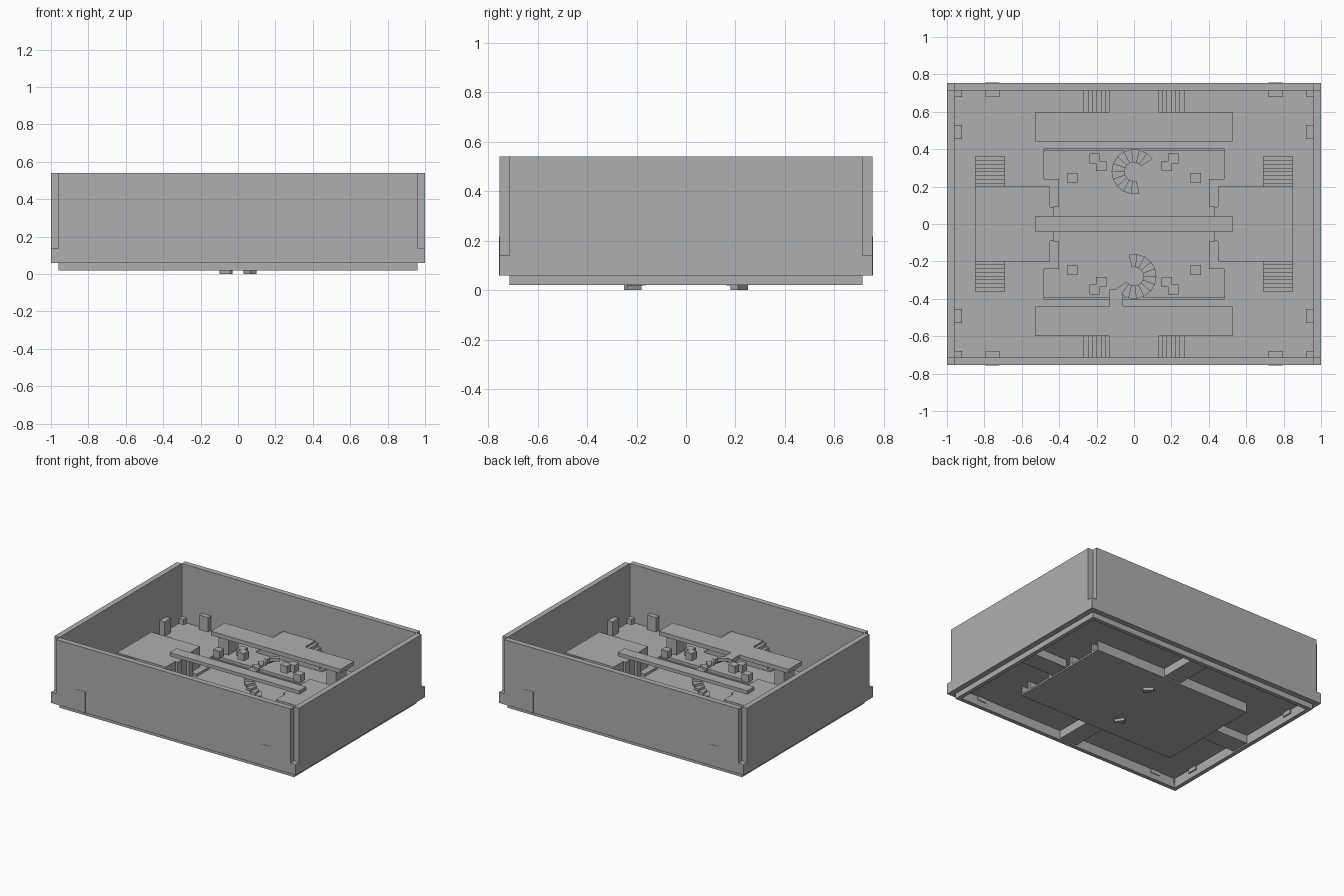
import bpy
import bmesh
from math import radians, cos, sin

cube = bpy.data.objects.get("Cube")
if cube:
    bpy.data.objects.remove(cube, do_unlink=True)

grey = bpy.data.materials.new("plain_grey")
grey.use_nodes = True
tone = (0.43, 0.43, 0.43, 1)
grey.diffuse_color = tone
grey.node_tree.nodes["Principled BSDF"].inputs["Base Color"].default_value = tone

FLOOR, UNDER, PIT, DECK = 0.11, 0.09, 0.02, 0.26
SIGNS = (-1, 1)


def prism(bm, outline, z0, z1):
    """Extrude a flat outline upwards."""
    face = bm.faces.new([bm.verts.new((x, y, z0)) for x, y in outline])
    up = bmesh.ops.extrude_face_region(bm, geom=[face])["geom"]
    for v in up:
        if isinstance(v, bmesh.types.BMVert):
            v.co.z = z1


def box(bm, x0, x1, y0, y1, z0, z1):
    prism(bm, [(x0, y0), (x1, y0), (x1, y1), (x0, y1)], z0, z1)


def mirrored(bm, x0, x1, y0, y1, z0, z1, both=True):
    """Box repeated left and right, and also front and back."""
    for sx in SIGNS:
        for sy in (SIGNS if both else (1,)):
            box(bm, *sorted((sx * x0, sx * x1)), *sorted((sy * y0, sy * y1)), z0, z1)


def finish(name, bm):
    bmesh.ops.recalc_face_normals(bm, faces=bm.faces)
    mesh = bpy.data.meshes.new(name)
    bm.to_mesh(mesh)
    bm.free()
    mesh.materials.append(grey)
    bpy.context.collection.objects.link(bpy.data.objects.new(name, mesh))


# Outer walls with notched corners and low corner blocks
bm = bmesh.new()
for s in SIGNS:
    box(bm, -0.96, 0.96, *sorted((s * 0.715, s * 0.755)), 0.06, 0.54)
    box(bm, *sorted((s * 0.96, s)), -0.715, 0.715, 0.06, 0.54)
finish("outer_walls", bm)

bm = bmesh.new()
mirrored(bm, 0.96, 1, 0.715, 0.755, 0.06, 0.14)
finish("corner_blocks", bm)

# Base rim
bm = bmesh.new()
for s in SIGNS:
    box(bm, -0.96, 0.96, *sorted((s * 0.685, s * 0.715)), PIT, UNDER)
    box(bm, *sorted((s * 0.93, s * 0.96)), -0.685, 0.685, PIT, UNDER)
finish("base_rim", bm)

# Main floor with a stepped central opening
bm = bmesh.new()
for s in SIGNS:
    box(bm, -0.96, 0.96, *sorted((s * 0.4, s * 0.715)), UNDER, FLOOR)
mirrored(bm, 0.48, 0.96, 0.24, 0.4, UNDER, FLOOR)
mirrored(bm, 0.40, 0.96, 0.09, 0.24, UNDER, FLOOR)
mirrored(bm, 0.45, 0.96, -0.09, 0.09, UNDER, FLOOR, False)
finish("main_floor", bm)

# Lower room under the opening
bm = bmesh.new()
box(bm, -0.65, 0.65, -0.4, 0.4, PIT, PIT + 0.012)
for s in SIGNS:
    box(bm, -0.65, 0.65, *sorted((s * 0.39, s * 0.4)), PIT, UNDER)
finish("lower_room", bm)

# Underside ribs and gussets
bm = bmesh.new()
for s in SIGNS:
    box(bm, -0.07, 0.07, *sorted((s * 0.4, s * 0.69)), PIT + 0.01, UNDER)
    box(bm, *sorted((s * 0.65, s * 0.93)), -0.07, 0.07, PIT + 0.01, UNDER)
finish("underside_ribs", bm)

bm = bmesh.new()
for s in SIGNS:
    for i in range(4):
        y = -0.33 + i * 0.22
        pts = [(0.65, PIT), (0.65, UNDER), (0.57, UNDER)]
        a = [bm.verts.new((s * x, y, z)) for x, z in pts]
        b = [bm.verts.new((s * x, y + 0.02, z)) for x, z in pts]
        bm.faces.new(a)
        bm.faces.new(b)
        for j in range(3):
            k = (j + 1) % 3
            bm.faces.new((a[j], a[k], b[k], b[j]))
finish("gussets", bm)

# Raised side platforms and their stairs
bm = bmesh.new()
mirrored(bm, 0.45, 0.85, -0.2, 0.2, FLOOR, DECK, False)
finish("side_platforms", bm)

bm = bmesh.new()
steps = 8
for i in range(steps):
    y = 0.2 + i * 0.02
    mirrored(bm, 0.69, 0.85, y, y + 0.02, FLOOR, DECK - (i + 0.5) * (DECK - FLOOR) / steps)
finish("side_stairs", bm)

# Long front and back walkways with landings, supports and stairs
bm = bmesh.new()
for s in SIGNS:
    box(bm, -0.53, 0.53, *sorted((s * 0.44, s * 0.6)), DECK - 0.03, DECK)
    box(bm, -0.13, 0.13, *sorted((s * 0.6, s * 0.715)), FLOOR, DECK)
box(bm, -0.13, -0.06, -0.44, -0.35, DECK - 0.03, DECK)
finish("long_walkways", bm)

bm = bmesh.new()
mirrored(bm, 0.40, 0.48, 0.46, 0.58, FLOOR, DECK - 0.03)
finish("walkway_supports", bm)

bm = bmesh.new()
steps = 6
for i in range(steps):
    x = 0.13 + i * 0.14 / steps
    mirrored(bm, x, x + 0.14 / steps, 0.6, 0.715, FLOOR, DECK - (i + 0.5) * (DECK - FLOOR) / steps)
finish("walkway_stairs", bm)

# Central bridge with end posts
bm = bmesh.new()
box(bm, -0.53, 0.53, -0.04, 0.04, DECK, DECK + 0.025)
mirrored(bm, 0.43, 0.455, 0.04, 0.09, UNDER, DECK)
finish("central_bridge", bm)

# Two spiral stairs of separate treads, each a half turn of the other
for name, cy, turn in (("front_spiral_stair", -0.28, 0), ("back_spiral_stair", 0.28, 180)):
    bm = bmesh.new()
    count, sweep = 14, 290
    for i in range(count):
        a = radians(145 + turn - i * sweep / count)
        b = radians(145 + turn - (i + 1) * sweep / count)
        ring = [(0.05, a), (0.12, a), (0.12, b), (0.05, b)]
        z = i * (DECK - 0.02) / (count - 1)
        prism(bm, [(r * cos(t), cy + r * sin(t)) for r, t in ring], z, z + 0.02)
    finish(name, bm)

# Crates around the spiral stairs
bm = bmesh.new()
for x, y in ((0.21, 0.35), (0.175, 0.31), (0.33, 0.245)):
    mirrored(bm, x - 0.027, x + 0.027, y - 0.027, y + 0.027, 0.2, 0.255)
finish("crates", bm)

# Pillars along the outer walls
bm = bmesh.new()
mirrored(bm, 0.72, 0.795, 0.68, 0.757, 0.06, 0.217)
mirrored(bm, 0.92, 0.96, 0.455, 0.53, 0.06, 0.217)
mirrored(bm, 0.92, 0.96, 0.68, 0.715, 0.06, 0.15)
finish("wall_pillars", bm)
